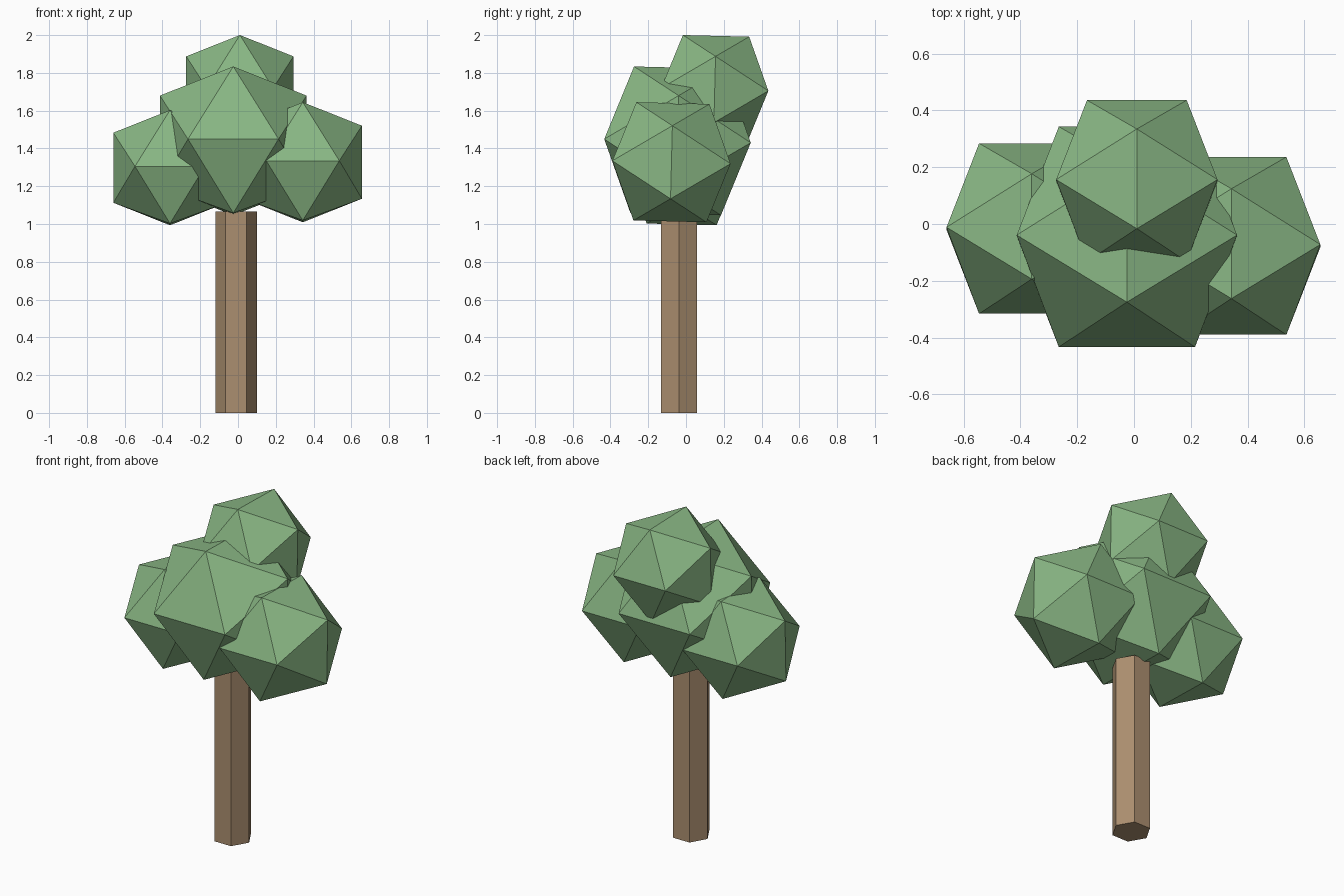
import bpy
import bmesh
import math
from mathutils import Matrix, Vector

cube = bpy.data.objects.get("Cube")
if cube:
    bpy.data.objects.remove(cube, do_unlink=True)

GOLDEN = (1 + math.sqrt(5)) / 2


def make_material(name, color):
    mat = bpy.data.materials.new(name)
    mat.use_nodes = True
    mat.diffuse_color = color
    mat.node_tree.nodes["Principled BSDF"].inputs["Base Color"].default_value = color
    return mat


def finish(name, bm, mat, location):
    bmesh.ops.recalc_face_normals(bm, faces=bm.faces)
    mesh = bpy.data.meshes.new(name)
    bm.to_mesh(mesh)
    bm.free()
    mesh.materials.append(mat)
    obj = bpy.data.objects.new(name, mesh)
    obj.location = location
    bpy.context.collection.objects.link(obj)
    return obj


def leaf_clump(name, location, reach, mat):
    """Icosahedron with an edge along each axis, tipped slightly back."""
    bm = bmesh.new()
    half_edge = reach / GOLDEN
    for s in (-1, 1):
        for t in (-1, 1):
            x, y, z = 0, s * half_edge, t * reach
            for point in ((x, y, z), (y, z, x), (z, x, y)):
                bm.verts.new(Vector(point))
    bmesh.ops.convex_hull(bm, input=bm.verts)
    tilt = Matrix.Rotation(-0.025, 3, "X")
    bmesh.ops.transform(bm, matrix=tilt, verts=bm.verts)
    return finish(name, bm, mat, location)


leaf_green = make_material("leaf green", (0.25, 0.47, 0.23, 1))
bark_brown = make_material("bark brown", (0.41, 0.275, 0.16, 1))

# Six-sided trunk with corners pointing left and right
height = 1.065
bm = bmesh.new()
bmesh.ops.create_cone(bm, cap_ends=True, segments=6, radius1=0.11, radius2=0.11,
                      depth=height, matrix=Matrix.Rotation(math.radians(30), 4, "Z"))
# Turn the hexagon if its corners do not lie on the x axis
if max(v.co.x for v in bm.verts) < 0.109:
    bmesh.ops.rotate(bm, verts=bm.verts, matrix=Matrix.Rotation(math.radians(30), 3, "Z"))
finish("trunk", bm, bark_brown, (-0.01, -0.036, height / 2))

# Overlapping clumps of foliage
leaf_clump("front_foliage", (-0.025, -0.045, 1.44), 0.388, leaf_green)
leaf_clump("right_foliage", (-0.36, -0.016, 1.298), 0.30, leaf_green)
leaf_clump("left_foliage", (0.343, -0.077, 1.327), 0.313, leaf_green)
leaf_clump("top_foliage", (0.01, 0.152, 1.712), 0.284, leaf_green)
